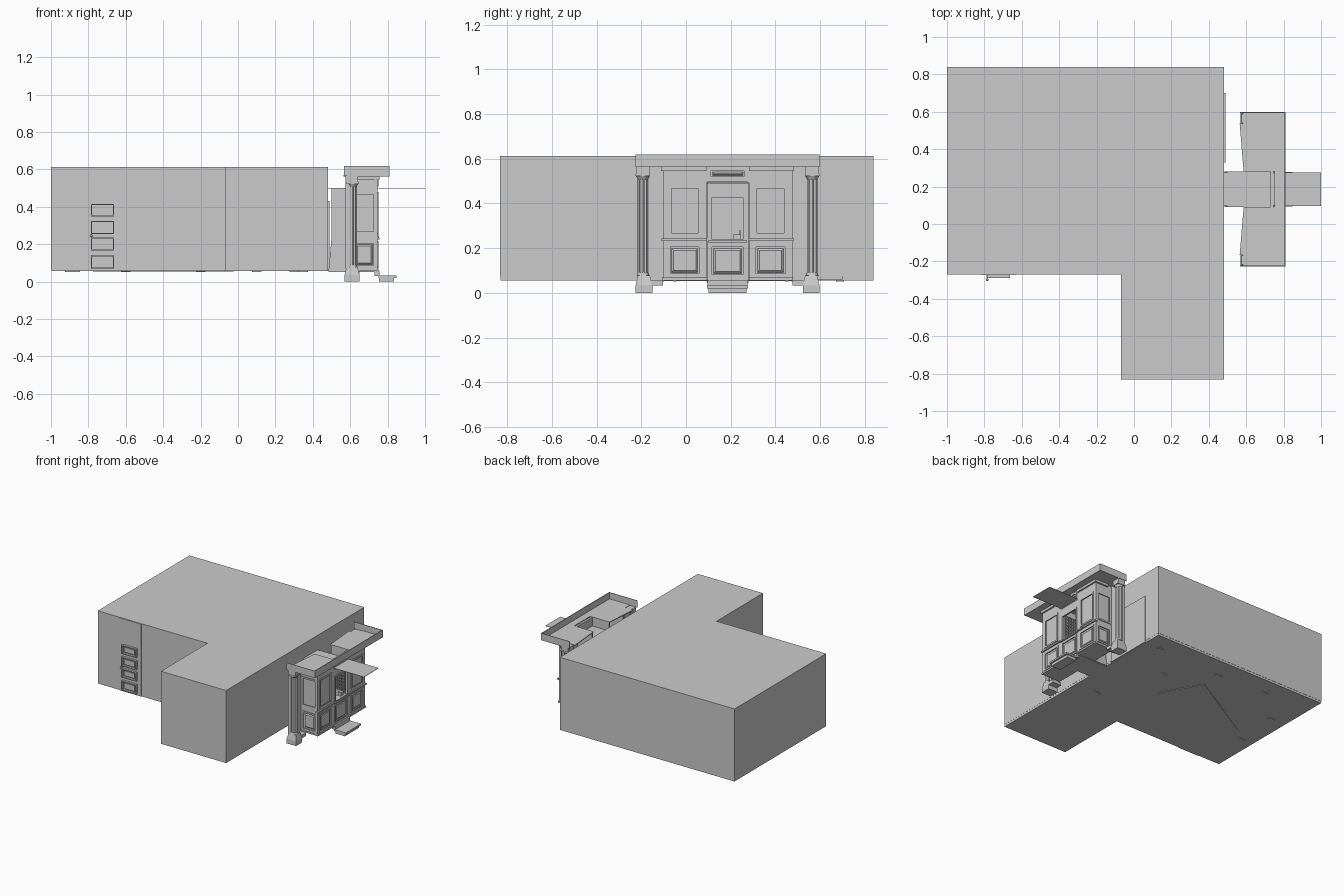
import bpy, bmesh, math
from mathutils import Matrix, Vector

if "Cube" in bpy.data.objects:
    bpy.data.objects.remove(bpy.data.objects["Cube"])

CY = 0.186  # centre line of the shopfront


def finish(name, bm):
    bmesh.ops.recalc_face_normals(bm, faces=bm.faces[:])
    me = bpy.data.meshes.new(name)
    bm.to_mesh(me)
    bm.free()
    ob = bpy.data.objects.new(name, me)
    bpy.context.collection.objects.link(ob)
    return ob


def prism(name, pts, z0, z1):
    bm = bmesh.new()
    f = bm.faces.new([bm.verts.new((x, y, z0)) for x, y in pts])
    r = bmesh.ops.extrude_face_region(bm, geom=[f])
    for v in r["geom"]:
        if isinstance(v, bmesh.types.BMVert):
            v.co.z = z1
    return finish(name, bm)


def add_box(bm, lo, hi, taper=0.0, axis=None):
    """Box; with taper the far side along axis shrinks, making a chamfered panel."""
    vs = bmesh.ops.create_cube(bm, size=1)["verts"]
    lo, hi = Vector(lo), Vector(hi)
    for v in vs:
        far = axis is not None and v.co[axis] > 0
        for i in range(3):
            t = v.co[i]
            v.co[i] = (lo[i] if t < 0 else hi[i])
            if far and i != axis:
                v.co[i] += taper if t < 0 else -taper
    return vs


def box(name, lo, hi, taper=0.0, axis=None):
    bm = bmesh.new()
    add_box(bm, lo, hi, taper, axis)
    return finish(name, bm)


def wall(name, M, w0, w1, z0, z1, openings, t=0.015, raised=True):
    """Panelled wall: local x along the wall, local y outward; M places it.
    Openings are (u0, u1, z0, z1, is_panel), listed bottom to top."""
    bm = bmesh.new()
    u0, u1 = openings[0][0], openings[0][1]
    add_box(bm, (w0, -t, z0), (u0, 0, z1))
    add_box(bm, (u1, -t, z0), (w1, 0, z1))
    edges = [z0] + [z for o in openings for z in o[2:4]] + [z1]
    for a, b in zip(edges[::2], edges[1::2]):
        add_box(bm, (u0, -t, a), (u1, 0, b))
    for a, b, c, d, is_panel in openings:
        m = 0.006  # moulding ring
        for lo, hi in (((a - m, 0, c - m), (a + m, .005, d + m)),
                       ((b - m, 0, c - m), (b + m, .005, d + m)),
                       ((a + m, 0, c - m), (b - m, .005, c + m)),
                       ((a + m, 0, d - m), (b - m, .005, d + m))):
            add_box(bm, lo, hi)
        if is_panel is not None:
            add_box(bm, (a, -t, c), (b, -.009, d))
        if is_panel:
            add_box(bm, (a + .012, -.009, c + .012), (b - .012, -.001, d - .012), .008, 1)
    bm.transform(M)
    return finish(name, bm)


# main L-shaped building
L = [(-1, -.27), (-.07, -.27), (-.07, -.832), (.482, -.832), (.482, .84), (-1, .84)]
prism("building_walls", L, .072, .613)
prism("building_floor", [(x * .998, y * .998) for x, y in L], .056, .072)

# underside details: rotated rug outline and small feet
rug = box("floor_rug", (-.33, -.18, .053), (.33, .18, .058))
rug.matrix_world = Matrix.Translation((-.40, .20, 0)) @ Matrix.Rotation(math.radians(30), 4, 'Z')
for i, (x, y) in enumerate([(-.9, .1), (-.87, .45), (-.6, .7), (-.2, .68), (.1, .45), (.3, -.05), (.35, .7)]):
    box("floor_foot_%d" % i, (x - .025, y - .008, .051), (x + .025, y + .008, .058))

# side door on the front wall
box("side_door_surround", (-.815, -.274, .056), (-.63, -.26, .61))
for i, (a, b) in enumerate([(.068, .142), (.167, .235), (.254, .325), (.348, .416)]):
    bm = bmesh.new()
    for lo, hi in (((-.787, -.29, a), (-.780, -.27, b)), ((-.669, -.29, a), (-.662, -.27, b)),
                   ((-.78, -.29, a), (-.669, -.27, a + .007)), ((-.78, -.29, b - .007), (-.669, -.27, b))):
        add_box(bm, lo, hi)
    add_box(bm, (-.77, -.282, a + .015), (-.679, -.27, b - .015))
    finish("side_door_panel_%d" % i, bm)
bm = bmesh.new()
bmesh.ops.create_uvsphere(bm, u_segments=10, v_segments=6, radius=.007,
                          matrix=Matrix.Translation((-.785, -.298, .245)))
add_box(bm, (-.788, -.296, .242), (-.782, -.272, .248))
finish("side_door_knob", bm)

# thin board on the right wall, behind the shopfront
box("wall_board", (.48, .33, .06), (.488, .70, .43))

# bays and columns, mirrored about the shopfront centre line
for s, side in ((-1, "left"), (1, "right")):
    def Y(d):
        return CY + s * d

    def mbox(name, x0, x1, d0, d1, z0, z1, taper=0.0, axis=None):
        a, b = sorted((Y(d0), Y(d1)))
        return box(side + "_" + name, (x0, a, z0), (x1, b, z1), taper, axis)

    # front wall: u -> distance from centre, outward -> +x
    F = Matrix(((0, 1, 0, .745), (s, 0, 0, CY), (0, 0, 1, 0), (0, 0, 0, 1)))
    wall(side + "_bay_front", F, .095, .29, .056, .565,
         [(.122, .262, .08, .21, True), (.126, .258, .262, .472, False)])
    # outer side wall: u -> x, outward -> away from centre
    S = Matrix(((1, 0, 0, 0), (0, s, 0, Y(.285)), (0, 0, 1, 0), (0, 0, 0, 1)))
    wall(side + "_bay_side", S, .595, .745, .056, .565,
         [(.618, .73, .08, .21, True), (.618, .73, .262, .472, False)])
    mbox("bay_inner_wall", .59, .74, .095, .108, .056, .565)
    mbox("bay_floor", .59, .745, .095, .29, .056, .066)
    mbox("bay_sill", .735, .755, .093, .295, .232, .242)
    mbox("bay_skirting", .735, .752, .095, .293, .056, .068)
    mbox("bay_head_moulding", .64, .757, .095, .298, .545, .566)
    mbox("return_wall", .592, .602, .285, .36, .05, .565)
    mbox("return_kerb", .575, .65, .29, .34, .032, .056)

    # column with plinth, fluted shaft and capital
    mbox("column_plinth", .57, .65, .337, .411, 0, .035)
    mbox("column_plinth_top", .57, .65, .337, .411, .035, .078, .010, 2)
    mbox("column_pilaster", .575, .60, .355, .402, .07, .565)
    bm = bmesh.new()
    n = 32
    rings = []
    for z in (.076, .51):
        ring = []
        for i in range(n):
            r = .023 if i % 4 < 2 else .019
            t = 2 * math.pi * i / n
            ring.append(bm.verts.new((.612 + r * math.cos(t), Y(.379) + r * math.sin(t), z)))
        rings.append(ring)
    for i in range(n):
        j = (i + 1) % n
        bm.faces.new((rings[0][i], rings[0][j], rings[1][j], rings[1][i]))
    for z, r1, r2, h in ((.083, .028, .024, .014), (.516, .022, .031, .016)):
        bmesh.ops.create_cone(bm, cap_ends=True, segments=24, radius1=r1, radius2=r2, depth=h,
                              matrix=Matrix.Translation((.612, Y(.379), z)))
    finish(side + "_column_shaft", bm)
    mbox("column_capital", .58, .645, .347, .411, .522, .532)
    mbox("column_block", .583, .642, .349, .409, .532, .566)

    # cornice end and roof half, notched around the column
    mbox("cornice_end", .568, .81, .408, .412, .564, .618)
    pts = [(.81, .095), (.81, .411), (.63, .411), (.63, .352), (.565, .352), (.586, .095)]
    prism(side + "_roof", [(x, Y(d)) for x, d in pts], .563, .569)

    # passage wall with a pigeonhole rack inside
    bm = bmesh.new()
    add_box(bm, (.50, min(Y(.088), Y(.095)), .235), (.735, max(Y(.088), Y(.095)), .50))
    vs = add_box(bm, (.50, min(Y(.088), Y(.095)), .056), (.735, max(Y(.088), Y(.095)), .235))
    for v in vs:
        if v.co.x < .6 and v.co.z < .1:
            v.co.x = .484
    finish(side + "_passage_wall", bm)
    bm = bmesh.new()
    a, b = sorted((Y(.078), Y(.088)))
    for i in range(9):
        x = .60 + i * .0145
        add_box(bm, (x, a, .25), (x + .003, b, .45))
        z = .25 + i * .0245
        add_box(bm, (.60, a, z), (.719, b, z + .004))
    finish(side + "_rack", bm)

# cornice front and the roof strip over the door
box("cornice_front", (.804, CY - .412, .564), (.81, CY + .412, .618))
box("roof_over_door", (.75, CY - .095, .563), (.805, CY + .095, .569))

# door front: open hatch above, panel below, transom on top
D = Matrix(((0, 1, 0, .745), (1, 0, 0, CY), (0, 0, 1, 0), (0, 0, 0, 1)))
wall("door", D, -.093, .093, .045, .492,
     [(-.075, .075, .075, .21, True), (-.077, .077, .235, .43, None)])
wall("transom", D, -.095, .095, .494, .565, [(-.08, .08, .514, .552, True)])
box("hatch_counter", (.69, CY - .088, .226), (.757, CY + .088, .235))
box("door_base", (.73, CY - .09, .03), (.757, CY + .09, .058))
box("till", (.70, CY + .025, .235), (.725, CY + .06, .262))
box("till_handle", (.705, CY + .052, .262), (.712, CY + .06, .28))

# passage floor, flat canopy and doorstep
box("passage_floor", (.484, CY - .09, .052), (.74, CY + .09, .058))
box("canopy", (.482, CY - .09, .498), (1.0, CY + .09, .501))
box("doorstep_base", (.755, CY - .085, 0), (.835, CY + .085, .02))
box("doorstep_tread", (.75, CY - .092, .02), (.848, CY + .092, .032))
